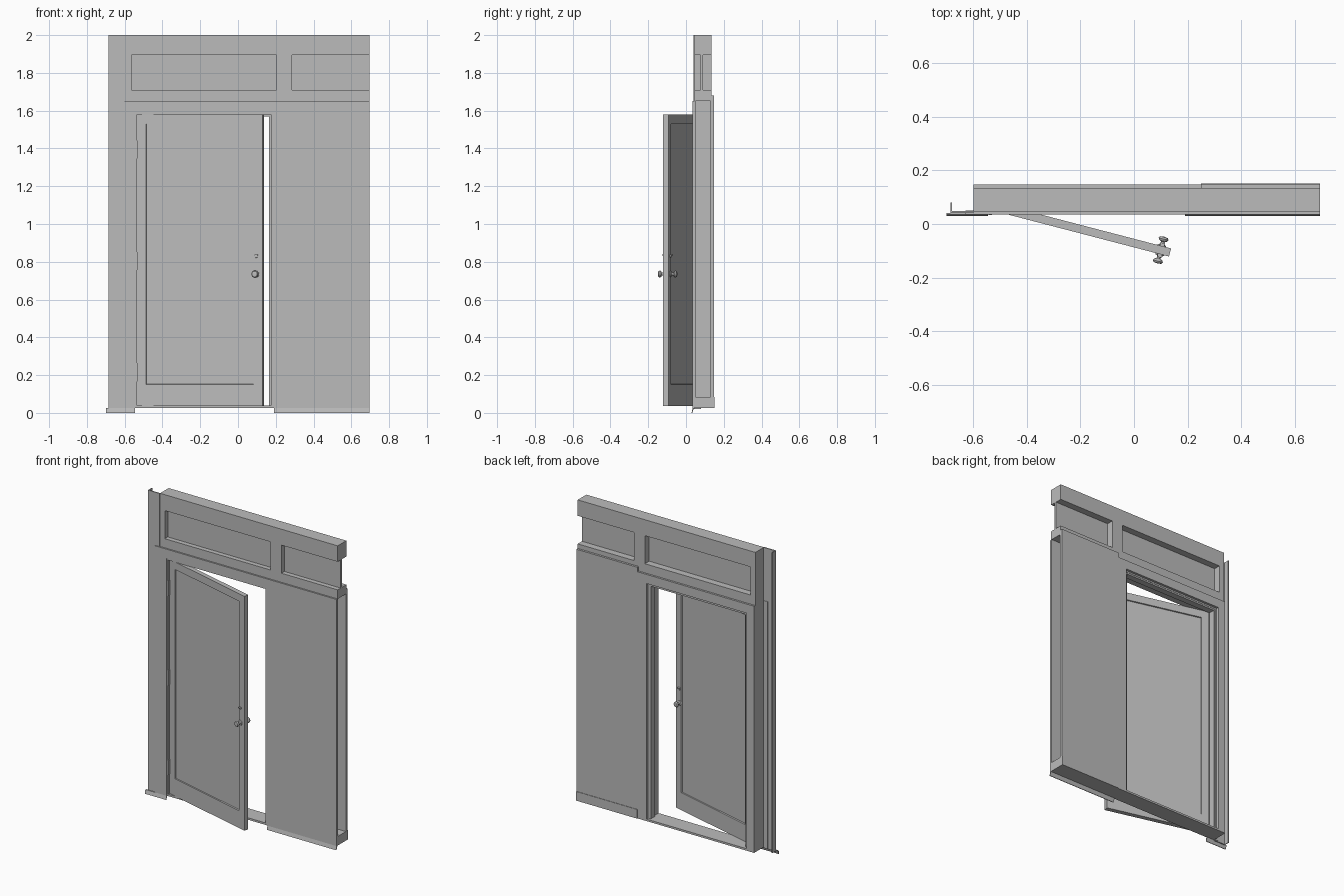
import bpy, bmesh, math
from mathutils import Matrix, Vector

cube = bpy.data.objects.get("Cube")
if cube:
    bpy.data.objects.remove(cube, do_unlink=True)

grey = bpy.data.materials.new("plain grey")
grey.use_nodes = True
grey.diffuse_color = (0.5, 0.5, 0.5, 1)
grey.node_tree.nodes["Principled BSDF"].inputs["Base Color"].default_value = (0.5, 0.5, 0.5, 1)


def finish(name, bm):
    bmesh.ops.recalc_face_normals(bm, faces=bm.faces)
    mesh = bpy.data.meshes.new(name)
    bm.to_mesh(mesh)
    bm.free()
    mesh.materials.append(grey)
    obj = bpy.data.objects.new(name, mesh)
    bpy.context.collection.objects.link(obj)
    return obj


def prism(name, outline, start, end, axis="y"):
    """Extrude an outline (xz along y, or yz along x)."""
    bm = bmesh.new()
    place = (lambda a, b: (a, start, b)) if axis == "y" else (lambda a, b: (start, a, b))
    face = bm.faces.new([bm.verts.new(place(a, b)) for a, b in outline])
    moved = bmesh.ops.extrude_face_region(bm, geom=[face])["geom"]
    step = Vector((0, end - start, 0)) if axis == "y" else Vector((end - start, 0, 0))
    bmesh.ops.translate(bm, vec=step, verts=[v for v in moved if isinstance(v, bmesh.types.BMVert)])
    return finish(name, bm)


def box(name, x0, x1, y0, y1, z0, z1):
    return prism(name, [(x0, z0), (x1, z0), (x1, z1), (x0, z1)], y0, y1)


def arch(name, x0, x1, top, in0, in1, in_top, y0, y1, bottom=0.025):
    """Door surround: one piece with an opening from below."""
    return prism(name, [(x0, bottom), (in0, bottom), (in0, in_top), (in1, in_top),
                        (in1, bottom), (x1, bottom), (x1, top), (x0, top)], y0, y1)


LEFT, RIGHT, POST, FLOOR = -0.60, 0.695, 0.25, 0.025

# Front wall face, frame, stop and rear casing around the doorway
arch("front_wall_face", -0.63, RIGHT, 1.65, -0.545, 0.185, 1.59, 0.035, 0.05)
arch("door_frame", LEFT, POST, 1.65, -0.535, 0.175, 1.58, 0.037, 0.132)
arch("door_stop", -0.54, 0.18, 1.59, -0.525, 0.165, 1.57, 0.088, 0.13)
arch("rear_casing", LEFT, POST, 1.65, -0.545, 0.185, 1.59, 0.132, 0.148)
box("threshold", -0.545, 0.185, 0.037, 0.148, FLOOR, 0.038)

# Hollow side wall, open at its outer end
box("side_wall_back", POST, RIGHT, 0.13, 0.149, 0.08, 1.68)
box("side_wall_base", POST, RIGHT, 0.05, 0.152, FLOOR, 0.085)

# Upper wall with two window recesses
upper = box("upper_wall", LEFT, RIGHT, 0.045, 0.135, 1.65, 2.0)
for x0, x1 in ((-0.565, 0.205), (0.285, 0.8)):
    cutter = box("recess_cutter", x0, x1, 0, 0.2, 1.71, 1.895)
    cutter.hide_render = True
    mod = upper.modifiers.new("recess", "BOOLEAN")
    mod.operation, mod.solver, mod.object = "DIFFERENCE", "EXACT", cutter
    bpy.context.view_layer.objects.active = upper
    bpy.ops.object.modifier_apply(modifier=mod.name)
    bpy.data.objects.remove(cutter, do_unlink=True)
    box("upper_pane", x0 - 0.01, min(x1 + 0.01, RIGHT), 0.076, 0.09, 1.70, 1.905)

# Corner strip with its return, and the flared skirting
box("corner_strip", -0.685, LEFT, 0.041, 0.048, 0.02, 2.0)
box("corner_return", -0.685, -0.68, 0.048, 0.08, 0.02, 2.0)
for name, x0, x1 in (("skirting_left", -0.70, -0.545), ("skirting_right", 0.19, RIGHT)):
    prism(name, [(0.029, 0), (0.033, 0), (0.042, 0.025), (0.035, 0.025)], x0, x1, "x")

# Door leaf, built along +x from the hinge line and swung open
W, T, Z0, Z1 = 0.688, 0.031, 0.036, 1.58
SWING = Matrix.Translation((-0.535, 0.052, 0)) @ Matrix.Rotation(math.radians(-14.6), 4, "Z")
leaf = box("door_leaf", 0, W, 0, T, Z0, Z1)
bm = bmesh.new()
bm.from_mesh(leaf.data)
for face in [f for f in bm.faces if abs(f.normal.y) > 0.9]:
    inward = -face.normal.copy()
    bmesh.ops.inset_individual(bm, faces=[face], thickness=0.07)
    for v in face.verts:
        if v.co.z < 0.5:
            v.co.z += 0.065
    bmesh.ops.inset_individual(bm, faces=[face], thickness=0.003)
    bmesh.ops.translate(bm, vec=inward * 0.007, verts=face.verts)
bm.to_mesh(leaf.data)
bm.free()
leaf.matrix_world = SWING


def turned(name, profile, x, z, side, sides=20):
    """Lathe a (radius, distance) profile out from a door face."""
    bm = bmesh.new()
    y = 0 if side < 0 else T
    verts = [bm.verts.new((x + r, y + side * d, z)) for r, d in profile]
    edges = [bm.edges.new(pair) for pair in zip(verts, verts[1:])]
    bmesh.ops.spin(bm, geom=verts + edges, cent=(x, 0, z), axis=(0, 1, 0),
                   angle=math.tau, steps=sides)
    bmesh.ops.remove_doubles(bm, verts=bm.verts, dist=0.0001)
    obj = finish(name, bm)
    obj.matrix_world = SWING
    bpy.ops.object.select_all(action="DESELECT")
    obj.select_set(True)
    bpy.context.view_layer.objects.active = obj
    bpy.ops.object.shade_smooth_by_angle()


# Knobs and locks on both faces
KNOB = [(0, 0), (0.017, 0), (0.016, 0.004), (0.008, 0.007), (0.007, 0.016),
        (0.016, 0.021), (0.019, 0.027), (0.015, 0.034), (0, 0.036)]
LOCK = [(0, 0), (0.009, 0), (0.008, 0.004), (0, 0.005)]
for side in (-1, 1):
    turned("door_knob", KNOB, 0.652, 0.735, side)
    turned("lock_plate", LOCK, 0.652, 0.83, side, 14)
    y = -0.012 if side < 0 else T
    box("lock_turn", 0.645, 0.662, y, y + 0.012, 0.832, 0.839).matrix_world = SWING

# Hinges
for z in (0.215, 0.805, 1.395):
    box("hinge", -0.543, -0.531, 0.034, 0.054, z - 0.048, z + 0.048)
